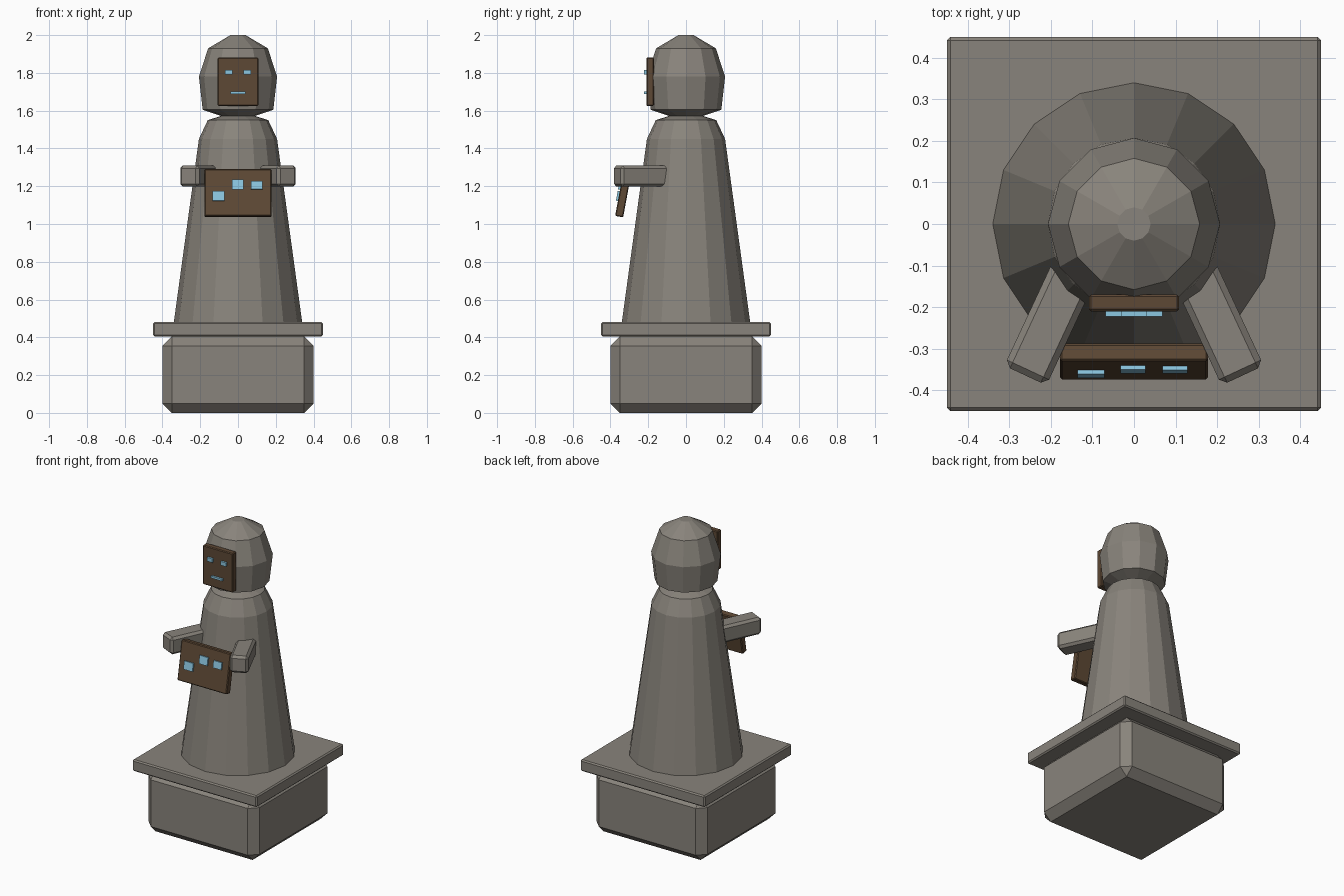
import bpy, bmesh, math
from mathutils import Matrix, Vector

if "Cube" in bpy.data.objects:
    bpy.data.objects.remove(bpy.data.objects["Cube"])


def material(name, rgb):
    m = bpy.data.materials.new(name)
    m.diffuse_color = (*rgb, 1)
    m.use_nodes = True
    m.node_tree.nodes["Principled BSDF"].inputs["Base Color"].default_value = m.diffuse_color
    return m


STONE = material("warm grey stone", (0.25, 0.23, 0.20))
WOOD = material("dark brown wood", (0.11, 0.065, 0.035))
GLOW = material("pale blue inlay", (0.26, 0.57, 0.75))


def finish(name, bm, mat):
    bmesh.ops.recalc_face_normals(bm, faces=bm.faces)
    mesh = bpy.data.meshes.new(name)
    bm.to_mesh(mesh)
    bm.free()
    mesh.materials.append(mat)
    obj = bpy.data.objects.new(name, mesh)
    bpy.context.collection.objects.link(obj)
    return obj


def box(name, centre, size, mat, bevel=0.0, rot=None):
    """Chamfered box, rotated about its own centre."""
    bm = bmesh.new()
    bmesh.ops.create_cube(bm, size=1)
    bmesh.ops.scale(bm, vec=size, verts=bm.verts)
    if bevel:
        bmesh.ops.bevel(bm, geom=bm.edges[:], offset=bevel, segments=1,
                        affect='EDGES', profile=0.5)
    m = Matrix.Translation(centre)
    if rot:
        m = m @ rot
    bm.transform(m)
    return finish(name, bm, mat)


def lathe(name, profile, sides, mat):
    """Faceted solid of revolution from (radius, height) points."""
    bm = bmesh.new()
    rings = []
    for r, z in profile:
        rings.append([bm.verts.new((r * math.cos(2 * math.pi * i / sides),
                                    r * math.sin(2 * math.pi * i / sides), z))
                      for i in range(sides)])
    for a, b in zip(rings, rings[1:]):
        for i in range(sides):
            j = (i + 1) % sides
            bm.faces.new((a[i], a[j], b[j], b[i]))
    bm.faces.new(rings[0])
    bm.faces.new(rings[-1])
    return finish(name, bm, mat)


# Pedestal
box("pedestal_block", (0, 0, 0.2025), (0.8, 0.8, 0.405), STONE, 0.05)
box("pedestal_slab", (0, 0, 0.4425), (0.9, 0.9, 0.075), STONE, 0.008)

# Robed body and hooded head
lathe("robe", [(0.34, 0.478), (0.207, 1.45), (0.16, 1.55), (0.09, 1.572)], 16, STONE)
lathe("head", [(0.07, 1.565), (0.187, 1.605), (0.207, 1.78),
               (0.158, 1.93), (0.04, 2.0)], 12, STONE)

# Face plate with eyes and mouth
box("face_plate", (0, -0.19, 1.753), (0.217, 0.04, 0.256), WOOD, 0.005)
for side, label in ((-1, "left"), (1, "right")):
    box(f"{label}_eye", (side * 0.049, -0.216, 1.803), (0.038, 0.014, 0.025), GLOW)
box("mouth", (0, -0.216, 1.695), (0.082, 0.014, 0.013), GLOW)

# Forearms splayed outward to the front
for side, label in ((-1, "left"), (1, "right")):
    box(f"{label}_arm", (side * 0.2, -0.233, 1.254), (0.112, 0.29, 0.112), STONE,
        0.015, Matrix.Rotation(side * math.radians(25), 4, 'Z'))

# Tilted tablet with three raised tiles
TILT = Matrix.Rotation(-math.radians(10.5), 4, 'X')
CENTRE = Vector((0, -0.331, 1.163))
box("tablet", CENTRE, (0.356, 0.043, 0.252), WOOD, 0.005, TILT)
tiles = [(-0.103, -0.02, 0.065, 0.052),
         (-0.002, 0.041, 0.06, 0.052),
         (0.099, 0.038, 0.06, 0.045)]
for i, (x, z, w, h) in enumerate(tiles):
    pos = CENTRE + TILT @ Vector((x, -0.025, z))
    box(f"tablet_tile_{i + 1}", pos, (w, 0.014, h), GLOW, 0, TILT)
